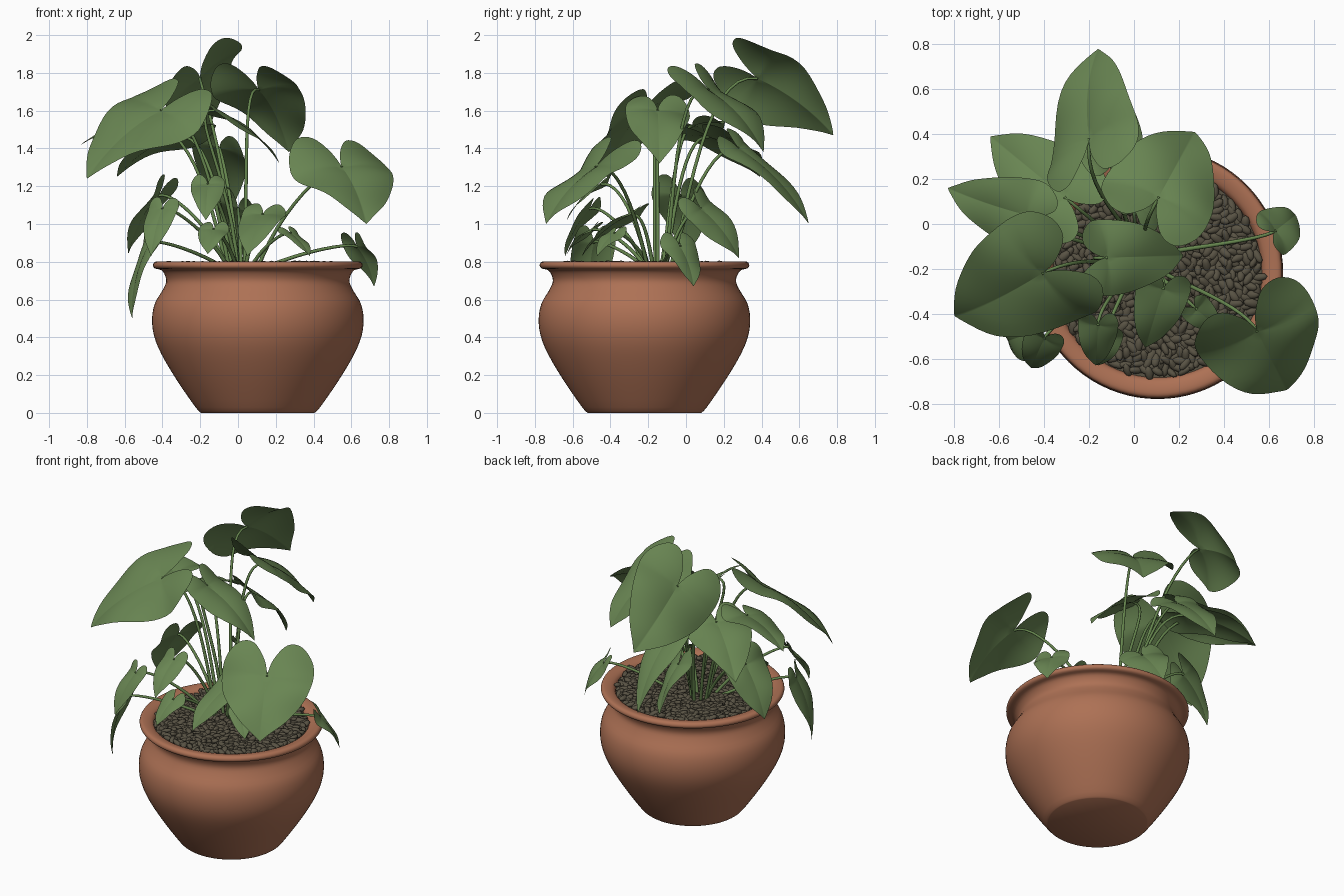
import bpy, bmesh, math, random
from mathutils import Vector, Matrix

if "Cube" in bpy.data.objects:
    bpy.data.objects.remove(bpy.data.objects["Cube"])

random.seed(4)
CX, CY = 0.105, -0.22            # pot axis


def material(name, rgb):
    m = bpy.data.materials.new(name)
    m.diffuse_color = (*rgb, 1)
    m.use_nodes = True
    m.node_tree.nodes["Principled BSDF"].inputs["Base Color"].default_value = m.diffuse_color
    return m


TERRACOTTA = material("terracotta", (0.42, 0.165, 0.09))
PEBBLE = material("pebble_brown", (0.098, 0.085, 0.057))
LEAF = material("leaf_green", (0.14, 0.235, 0.085))
STALK = material("stalk_green", (0.13, 0.235, 0.075))


def add_object(name, bm, mat):
    mesh = bpy.data.meshes.new(name)
    bm.to_mesh(mesh)
    bm.free()
    mesh.materials.append(mat)
    mesh.polygons.foreach_set("use_smooth", [True] * len(mesh.polygons))
    ob = bpy.data.objects.new(name, mesh)
    bpy.context.collection.objects.link(ob)
    return ob


def smooth_line(pts, steps):
    """Catmull-Rom through 2D points."""
    pts = [Vector(p) for p in pts]
    out = []
    for i in range(len(pts) - 1):
        a, b, c = pts[max(i - 1, 0)], pts[i], pts[i + 1]
        d = pts[min(i + 2, len(pts) - 1)]
        for s in range(steps):
            t = s / steps
            out.append(0.5 * (2 * b + (c - a) * t + (2 * a - 5 * b + 4 * c - d) * t * t
                              + (3 * b - a - 3 * c + d) * t ** 3))
    return out + [pts[-1]]


# Pot: turned profile from foot, over the belly and rolled rim, to the inside
wall = smooth_line([(0.30, 0), (0.33, 0.03), (0.43, 0.175), (0.51, 0.31), (0.55, 0.41),
                    (0.56, 0.50), (0.545, 0.58), (0.507, 0.645), (0.486, 0.69), (0.49, 0.725),
                    (0.51, 0.755), (0.545, 0.765), (0.555, 0.782), (0.543, 0.80),
                    (0.51, 0.80), (0.475, 0.785), (0.462, 0.75), (0.46, 0.70)], 3)
bm = bmesh.new()
vs = [bm.verts.new((CX + r, CY, z)) for r, z in [(0.0, 0.0)] + [tuple(p) for p in wall]]
edges = [bm.edges.new(e) for e in zip(vs, vs[1:])]
bmesh.ops.spin(bm, geom=vs + edges, cent=(CX, CY, 0), axis=(0, 0, 1),
               angle=math.tau, steps=80, use_duplicate=False)
bmesh.ops.remove_doubles(bm, verts=bm.verts, dist=1e-4)
bmesh.ops.recalc_face_normals(bm, faces=bm.faces)
pot = add_object("pot", bm, TERRACOTTA)
pot.data.set_sharp_from_angle(angle=math.radians(40))

# Soil disc and the pebbles on it
bm = bmesh.new()
bmesh.ops.create_circle(bm, cap_ends=True, segments=64, radius=0.465,
                        matrix=Matrix.Translation((CX, CY, 0.765)))
add_object("soil", bm, PEBBLE)
bm = bmesh.new()
COUNT = 700
for i in range(COUNT):
    r, a = 0.455 * math.sqrt((i + 0.5) / COUNT), i * 2.39996
    loc = Vector((CX + r * math.cos(a), CY + r * math.sin(a), 0.778 + random.uniform(-0.008, 0.008)))
    turn = (Matrix.Rotation(random.uniform(0, math.tau), 4, 'Z')
            @ Matrix.Rotation(random.uniform(-0.5, 0.5), 4, 'Y'))
    size = Matrix.Diagonal((random.uniform(0.03, 0.042), random.uniform(0.015, 0.021), 0.015, 1))
    bmesh.ops.create_uvsphere(bm, u_segments=8, v_segments=6, radius=1,
                              matrix=Matrix.Translation(loc) @ turn @ size)
add_object("pebbles", bm, PEBBLE)

# Leaves: stalk joint xyz, tip xyz, half width, roll in degrees (right side up)
LEAVES = [
    (-0.20, 0.38, 1.77, -0.16, 0.78, 1.47, 0.27, 48),
    (0.11, 0.12, 1.71, 0.27, 0.41, 1.38, 0.25, 0),
    (-0.31, 0.12, 1.46, -0.64, 0.39, 1.25, 0.20, 0),
    (-0.48, 0.04, 1.52, -0.83, 0.16, 1.42, 0.16, 15),
    (-0.41, -0.22, 1.60, -0.80, -0.41, 1.24, 0.29, 20),
    (-0.12, -0.15, 1.60, 0.22, -0.14, 1.32, 0.17, 0),
    (0.55, -0.48, 1.30, 0.68, -0.74, 1.00, 0.28, 0),
    (0.63, -0.03, 0.88, 0.72, 0.04, 0.67, 0.11, 0),
    (-0.42, -0.03, 1.15, -0.58, 0.00, 0.84, 0.15, -10),
    (-0.47, -0.49, 0.90, -0.56, -0.52, 0.50, 0.12, 0),
    (-0.40, -0.51, 1.08, -0.46, -0.64, 0.83, 0.09, 0),
    (-0.10, 0.28, 1.40, -0.10, 0.65, 1.00, 0.15, -22),
    (0.00, 0.08, 1.08, 0.00, 0.28, 0.82, 0.14, -38),
    (0.13, -0.29, 1.05, 0.05, -0.55, 0.83, 0.12, 0),
    (-0.16, -0.45, 1.21, -0.17, -0.63, 1.02, 0.09, 0),
    (0.28, -0.38, 0.95, 0.38, -0.47, 0.83, 0.07, 0),
    (-0.13, -0.50, 0.97, -0.16, -0.63, 0.84, 0.08, 0),
]
# Right half of a heart outline, from tip to stalk joint (along, across)
HEART = smooth_line([(1, 0), (0.92, 0.15), (0.70, 0.52), (0.36, 0.87), (0.05, 1.0), (-0.22, 0.95),
                     (-0.42, 0.68), (-0.42, 0.36), (-0.22, 0.10), (-0.03, 0.0)], 4)
OUTLINE = HEART + [Vector((p.x, -p.y)) for p in reversed(HEART[1:-1])]
RINGS = 8


def leaf(index, joint, tip, half, roll):
    along = tip - joint
    length = along.length
    side = along.cross(Vector((0, 0, 1))).normalized()
    side = Matrix.Rotation(-math.radians(roll), 3, along) @ side
    if roll and side.z * roll < 0:
        side = Matrix.Rotation(2 * math.radians(roll), 3, along) @ side
    up = side.cross(along).normalized()
    phase = index * 1.7

    def place(u, v):
        # arch along the midrib, shallow crease, rounded and wavy margins
        bump = 0.3 * length * u * (1 - u) if u > 0 else -0.35 * half * u * u
        bump += half * (0.22 * abs(v) - 0.34 * v * v + 0.10 * v * math.sin(6 * u + phase))
        run = along * u if u > 0 else along / length * (u * half * 1.8)
        return joint + run + side * (v * half) + up * bump

    bm = bmesh.new()
    rings = [[bm.verts.new(place(*(p * (k / RINGS)))) for p in OUTLINE]
             for k in range(1, RINGS + 1)]
    centre = bm.verts.new(joint)
    n = len(OUTLINE)
    for i in range(n):
        j = (i + 1) % n
        bm.faces.new((centre, rings[0][j], rings[0][i]))
        for inner, outer in zip(rings, rings[1:]):
            bm.faces.new((inner[i], inner[j], outer[j], outer[i]))
    bmesh.ops.recalc_face_normals(bm, faces=bm.faces)
    add_object(f"leaf_{index + 1}", bm, LEAF)


# Stalks: arching tubes from the middle of the pot to every leaf joint
curve = bpy.data.curves.new("leaf_stalks", 'CURVE')
curve.dimensions = '3D'
curve.bevel_depth = 0.009
curve.bevel_resolution = 2
curve.use_fill_caps = True
curve.materials.append(STALK)


def stalk(joint, tip):
    heart = Vector((0.02, -0.15, 0.75))
    root = heart + Vector(((joint.x - heart.x) * 0.15, (joint.y - heart.y) * 0.15, 0))
    reach = joint - root
    flat = (tip - joint).normalized()
    sp = curve.splines.new('BEZIER')
    sp.bezier_points.add(1)
    a, b = sp.bezier_points
    for p in (a, b):
        p.handle_left_type = p.handle_right_type = 'FREE'
    a.co = a.handle_left = root
    a.handle_right = root + Vector((reach.x * 0.25, reach.y * 0.25, reach.z * 0.6))
    b.co = b.handle_right = joint
    b.handle_left = joint - Vector((flat.x, flat.y, flat.z * 0.25)) * reach.length * 0.25
    a.radius, b.radius = 1.2, 0.8


for i, row in enumerate(LEAVES):
    joint, tip = Vector(row[:3]), Vector(row[3:6])
    leaf(i, joint, tip, row[6], row[7])
    stalk(joint, tip)
curve_ob = bpy.data.objects.new("leaf_stalks", curve)
bpy.context.collection.objects.link(curve_ob)
